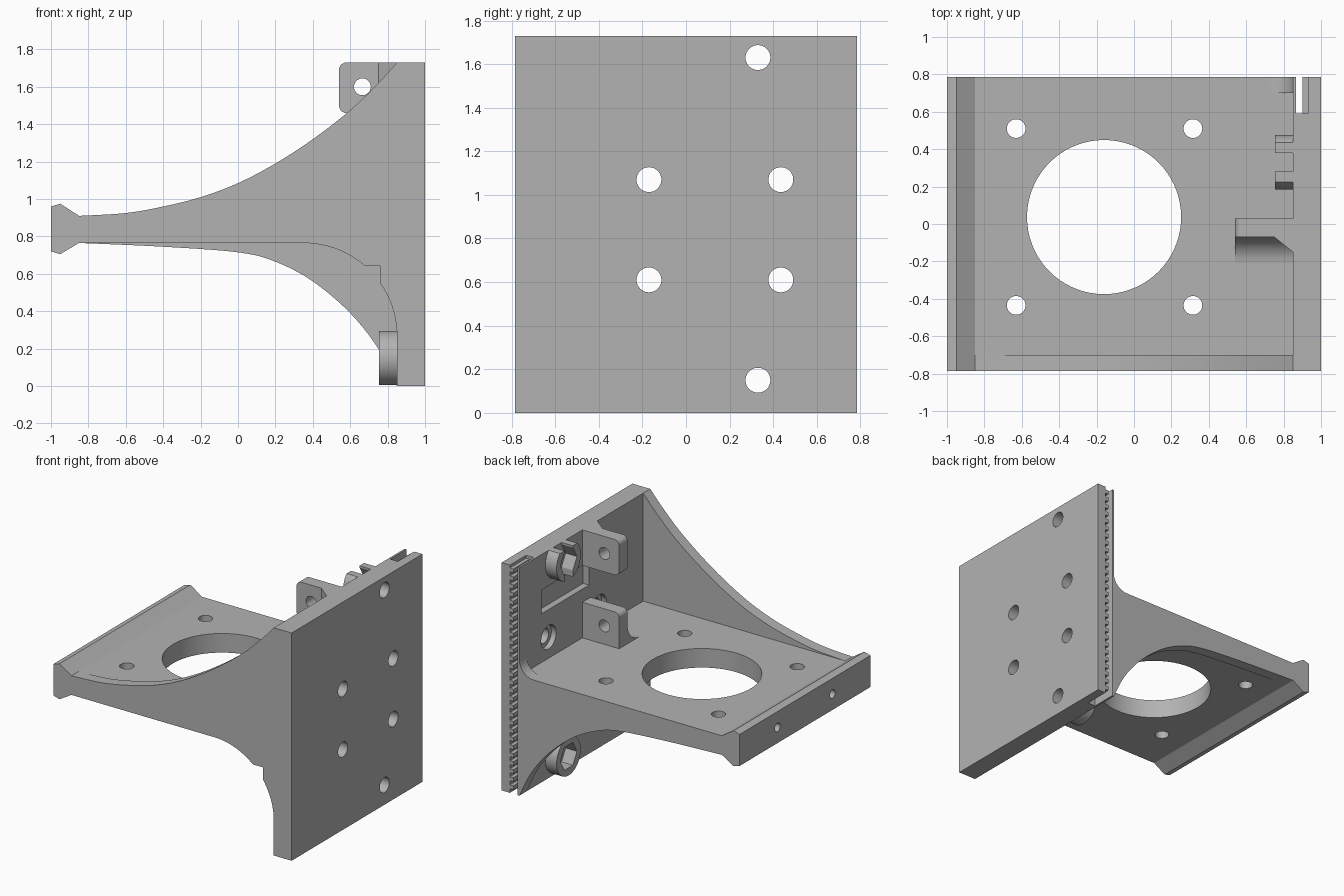
import bpy, bmesh
from math import sin, cos, pi, radians

cube = bpy.data.objects.get("Cube")
if cube:
    bpy.data.objects.remove(cube)

grey = bpy.data.materials.new("plain_grey")
grey.use_nodes = True
grey.diffuse_color = (0.45, 0.45, 0.45, 1)
grey.node_tree.nodes["Principled BSDF"].inputs["Base Color"].default_value = grey.diffuse_color

ORDER = {"x": lambda a, b, t: (t, a, b),
         "y": lambda a, b, t: (a, t, b),
         "z": lambda a, b, t: (a, b, t)}


def prism(name, pts, axis, lo, hi):
    """Extrude a closed 2D profile along an axis."""
    bm = bmesh.new()
    low, high = ([bm.verts.new(ORDER[axis](a, b, t)) for a, b in pts] for t in (lo, hi))
    n = len(pts)
    bm.faces.new(low)
    bm.faces.new(high)
    for i in range(n):
        j = (i + 1) % n
        bm.faces.new((low[i], low[j], high[j], high[i]))
    bmesh.ops.recalc_face_normals(bm, faces=bm.faces)
    mesh = bpy.data.meshes.new(name)
    bm.to_mesh(mesh)
    bm.free()
    mesh.materials.append(grey)
    obj = bpy.data.objects.new(name, mesh)
    bpy.context.collection.objects.link(obj)
    return obj


def rect(a0, a1, b0, b1):
    return [(a0, b0), (a1, b0), (a1, b1), (a0, b1)]


def arc(a, b, r, start, end, n=8):
    angles = [radians(start + (end - start) * i / n) for i in range(n + 1)]
    return [(a + r * cos(t), b + r * sin(t)) for t in angles]


def circle(a, b, r, n=40):
    return [(a + r * cos(2 * pi * i / n), b + r * sin(2 * pi * i / n)) for i in range(n)]


def smooth(pts, n=5):
    """Smooth curve through a few points."""
    out = []
    for i in range(len(pts) - 1):
        p0, p1, p2, p3 = (pts[max(0, min(len(pts) - 1, i + k))] for k in (-1, 0, 1, 2))
        for s in range(n):
            t = s / n
            out.append(tuple(
                b + t * ((c - a) / 2 + t * (a - 2.5 * b + 2 * c - d / 2
                                            + t * (1.5 * (b - c) + (d - a) / 2)))
                for a, b, c, d in zip(p0, p1, p2, p3)))
    return out + [pts[-1]]


def cut(obj, pts, axis, lo, hi, mode="DIFFERENCE"):
    """Cut a prism out of a part, or keep only what lies inside it."""
    tool = prism("cutter", pts, axis, lo, hi)
    mod = obj.modifiers.new("cut", "BOOLEAN")
    mod.operation, mod.solver, mod.object = mode, "EXACT", tool
    bpy.context.view_layer.objects.active = obj
    bpy.ops.object.modifier_apply(modifier=mod.name)
    bpy.data.objects.remove(tool)


W, H, FACE = 0.785, 1.73, 0.85      # half width, height, inner face of upright
LOW, TOP, WEB = 0.765, 0.91, 0.70   # motor plate bottom and top, inside of webs
NUT_Y, NUT_LOW, NUT_HIGH = 0.33, 0.15, 1.63
parts = []

# Upright plate with screw holes and counterbores
plate = prism("upright_plate", rect(FACE, 1, 0, H), "y", -W, W)
cut(plate, rect(-0.05, 0.52, 1.28, 1.46), "x", 0.8, 0.9)
for y in (-0.17, 0.435):
    for z in (0.61, 1.07):
        cut(plate, circle(y, z, 0.057), "x", 0.7, 1.1)
        cut(plate, circle(y, z, 0.09), "x", 0.7, 0.89)
for z in (NUT_LOW, NUT_HIGH):
    cut(plate, circle(NUT_Y, z, 0.057), "x", 0.7, 1.1)

# Toothed belt slot along the rear edge
pitch = 0.061
comb = [(0.865, H + 0.1), (0.865, -0.1)]
for i in range(-1, 30):
    z = i * pitch
    comb += [(0.90, z), (0.93, z), (0.93, z + pitch / 2), (0.90, z + pitch / 2)]
comb.append((0.90, H + 0.1))
cut(plate, comb, "y", 0.59, 0.9)
parts.append(plate)

# Motor plate with thickened outer lip
motor = prism("motor_plate", [
    (FACE, LOW), (FACE, TOP), (-0.85, TOP), (-0.95, 0.975), (-1, 0.96),
    (-1, 0.72), (-0.95, 0.705), (-0.85, LOW)], "y", -W, W)
cut(motor, circle(-0.16, 0.037, 0.412, 72), "z", 0.5, 1.2)
for x in (-0.63, 0.315):
    for y in (-0.435, 0.51):
        cut(motor, circle(x, y, 0.05), "z", 0.5, 1.2)
for y in (-0.33, 0.33):
    cut(motor, circle(y, 0.84, 0.032, 24), "x", -1.1, -0.7)
parts.append(motor)

# Front web: tall sweep above, notched fillet below
sweep = smooth([(-0.85, TOP), (-0.6, 0.925), (-0.4, 0.96), (-0.2, 1.01), (0, 1.085),
                (0.2, 1.19), (0.4, 1.32), (0.6, 1.475), (0.75, 1.62), (FACE, H)])
parts.append(prism("front_web", sweep + [(FACE, TOP)], "y", -W, -WEB))
fillet = prism("front_lower_web",
               arc(0.35, 0.265, 0.5, 90, 0, 24) + [(FACE, LOW)], "y", -W, -WEB)
cut(fillet, rect(0.55, 0.76, 0.4, 0.645), "y", -1, 0)
parts.append(fillet)

# Rear web: small fillet above, tall sweep below
parts.append(prism("rear_fillet",
                   arc(0.73, 1.03, 0.12, 270, 360) + [(FACE, TOP)], "y", WEB, W))
sweep = smooth([(-0.85, LOW), (-0.4, 0.745), (0, 0.715), (0.2, 0.665), (0.4, 0.56),
                (0.6, 0.39), (0.75, 0.2), (FACE, 0)])
parts.append(prism("rear_web", sweep + [(FACE, LOW)], "y", WEB, W))

# Clamp lugs with cross holes
R = 0.04
upper = prism("upper_lug", [(FACE, 1.46), (FACE, H)]
              + arc(0.54 + R, H - R, R, 90, 180) + arc(0.54 + R, 1.46 + R, R, 180, 270),
              "y", -0.07, 0.03)
lower = prism("lower_lug", [(FACE, TOP), (FACE, 1.18)]
              + arc(0.54 + R, 1.18 - R, R, 90, 180) + [(0.54, TOP)], "y", -0.07, 0.03)
for lug, z in ((upper, 1.6), (lower, 1.05)):
    cut(lug, circle(0.665, z, 0.045, 32), "y", -0.5, 0.5)
    parts.append(lug)
parts.append(prism("upper_lug_brace", [(0.75, -0.07), (FACE, -0.07), (FACE, -0.15)],
                   "z", 1.46, H))
parts.append(prism("lower_lug_fillet",
                   arc(-0.21, TOP + 0.14, 0.14, 270, 360) + [(-0.07, TOP)],
                   "x", 0.54, FACE))

# Hexagonal nut holders, the upper one split by a slot
for name, z in (("lower_nut_holder", NUT_LOW), ("upper_nut_holder", NUT_HIGH)):
    holder = prism(name, circle(NUT_Y, z, 0.145, 48), "x", 0.755, FACE)
    cut(holder, circle(NUT_Y, z, 0.1, 6), "x", 0.6, 1)
    if z == NUT_HIGH:
        cut(holder, rect(0.28, 0.38, 1, 2), "x", 0.6, 1)
        cut(holder, rect(0, 1, 1, H), "x", 0.6, 1, "INTERSECT")
    parts.append(holder)

for obj in parts:
    bpy.ops.object.select_all(action="DESELECT")
    obj.select_set(True)
    bpy.context.view_layer.objects.active = obj
    bpy.ops.object.shade_smooth_by_angle(angle=radians(25))
